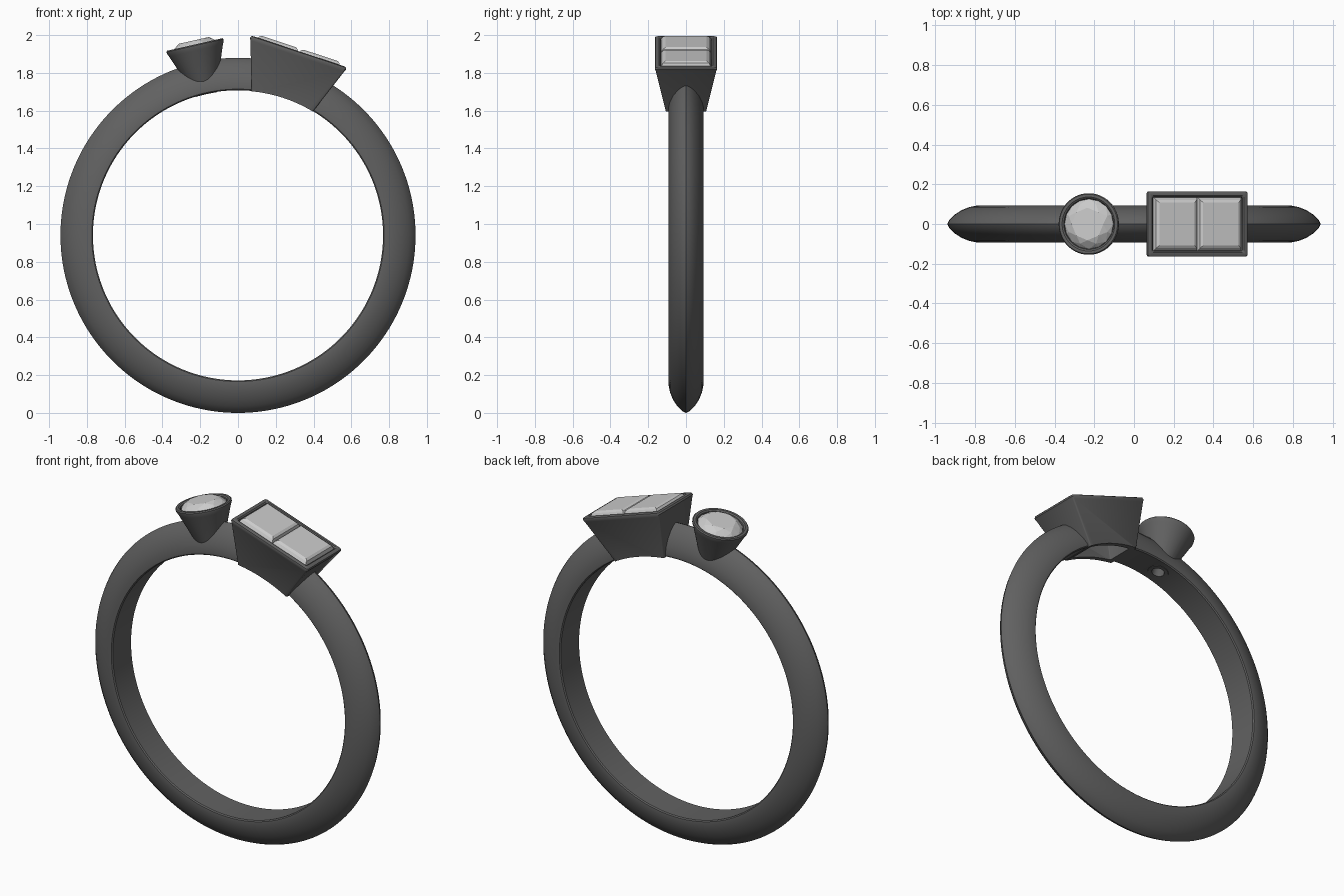
import bpy, bmesh
from math import sin, cos, pi, radians
from mathutils import Matrix, Vector

if "Cube" in bpy.data.objects:
    bpy.data.objects.remove(bpy.data.objects["Cube"])

CENTRE = Matrix.Translation((0, 0, 0.94))
ROUND = CENTRE @ Matrix.Rotation(radians(-12.8), 4, 'Y')
RECT = CENTRE @ Matrix.Rotation(radians(18.3), 4, 'Y')


def finish(name, bm, matrix=None):
    if matrix:
        bm.transform(matrix)
    bmesh.ops.recalc_face_normals(bm, faces=bm.faces)
    mesh = bpy.data.meshes.new(name)
    bm.to_mesh(mesh)
    bm.free()
    ob = bpy.data.objects.new(name, mesh)
    bpy.context.collection.objects.link(ob)
    return ob


def rounded(hx, hy, r, n):
    """Loop of a rounded rectangle; r equal to hx and hy makes a circle."""
    pts = []
    for q, (sx, sy) in enumerate([(1, 1), (-1, 1), (-1, -1), (1, -1)]):
        for i in range(n):
            a = (q + (i + 0.5) / n) * pi / 2
            pts.append((sx * (hx - r) + r * cos(a), sy * (hy - r) + r * sin(a)))
    return pts


def loft(name, loops, matrix=None, closed=True):
    """Skin loops of 3D points; closed joins last to first, else caps ends."""
    bm = bmesh.new()
    rows = [[bm.verts.new(p) for p in lp] for lp in loops]
    n = len(rows[0])
    for k in range(len(rows) if closed else len(rows) - 1):
        a, b = rows[k], rows[(k + 1) % len(rows)]
        for i in range(n):
            j = (i + 1) % n
            bm.faces.new((a[i], a[j], b[j], b[i]))
    if not closed:
        bm.faces.new(rows[0])
        bm.faces.new(rows[-1])
    return finish(name, bm, matrix)


def lift(profile, n):
    return [[(x, y, z) for x, y in rounded(hx, hy, r, n)] for hx, hy, r, z in profile]


def gem(name, pts, matrix):
    bm = bmesh.new()
    for p in pts:
        bm.verts.new(p)
    bmesh.ops.convex_hull(bm, input=bm.verts)
    bmesh.ops.dissolve_limit(bm, angle_limit=0.01, verts=bm.verts, edges=bm.edges)
    return finish(name, bm, matrix)


def cut(ob, cutter):
    mod = ob.modifiers.new("cut", 'BOOLEAN')
    mod.operation, mod.solver, mod.object = 'DIFFERENCE', 'EXACT', cutter
    bpy.context.view_layer.objects.active = ob
    bpy.ops.object.modifier_apply(modifier=mod.name)


# Band: domed profile revolved about the y axis
half = [(.768, .086), (.774, .092), (.79, .093), (.83, .085), (.87, .069),
        (.905, .046), (.93, .021), (.94, 0)]
section = half + [(r, -y) for r, y in reversed(half[:-1])]
SEG = 160
band = loft("band", [[(r * cos(2 * pi * k / SEG), y, r * sin(2 * pi * k / SEG))
                      for r, y in section] for k in range(SEG)], CENTRE)

# Round bezel: tapered cup with a drilled hole
cup = [(.043, .73), (.146, 1.003), (.154, 1.02), (.155, 1.03), (.150, 1.036),
       (.136, 1.036), (.128, 1.03), (.124, 1.015), (.115, .98), (.036, .87), (.034, .73)]
round_bezel = loft("round_bezel", lift([(r, r, r, z) for r, z in cup], 16), ROUND)

# Rectangular bezel: flared box frame open underneath
box = [(.165, .104, .008, .73), (.262, .160, .01, 1.0), (.268, .165, .014, 1.012),
       (.265, .163, .014, 1.022), (.258, .156, .014, 1.026), (.245, .143, .01, 1.026),
       (.238, .136, .008, 1.02), (.234, .132, .006, .99), (.134, .074, .006, .73)]
rect_bezel = loft("rectangular_bezel", lift(box, 4), RECT)

# Cutters: finger hole trims bezel bottoms, stone holes pierce the band
finger = loft("finger_cutter", [[(.766 * cos(2 * pi * k / SEG), y, .766 * sin(2 * pi * k / SEG))
                                 for k in range(SEG)] for y in (-.4, .4)], CENTRE, False)
drill = loft("drill_cutter", lift([(.036, .036, .036, .65), (.036, .036, .036, .87),
                                   (.118, .118, .118, .98)], 16), ROUND, False)
slot = loft("slot_cutter", lift([(.108, .058, .006, .65), (.238, .135, .006, .99)], 4),
            RECT, False)
cut(round_bezel, finger)
cut(rect_bezel, finger)
cut(band, drill)
cut(band, slot)
for c in (finger, drill, slot):
    bpy.data.objects.remove(c)

for ob in (band, round_bezel, rect_bezel):
    bpy.ops.object.select_all(action='DESELECT')
    ob.select_set(True)
    bpy.context.view_layer.objects.active = ob
    bpy.ops.object.shade_smooth_by_angle(angle=radians(35))


# Round brilliant stone
def circle(r, z, n, off=0.0):
    return [(r * cos(2 * pi * (i + off) / n), r * sin(2 * pi * (i + off) / n), z)
            for i in range(n)]


gem("round_stone", circle(.082, 1.058, 8) + circle(.107, 1.044, 8, .5)
    + circle(.126, 1.024, 16) + circle(.126, 1.018, 16) + [(0, 0, .895)], ROUND)

# Two step-cut stones side by side
levels = [(.094, .108, 1.042), (.108, .122, 1.034), (.115, .133, 1.016),
          (.115, .133, 1.008), (.075, .09, .95), (.006, .03, .89)]
for name, cx in (("inner_square_stone", -.1165), ("outer_square_stone", .1165)):
    gem(name, [(cx + sx * hx, sy * hy, z) for hx, hy, z in levels
               for sx in (-1, 1) for sy in (-1, 1)], RECT)

# Light stones against the grey metal
for name, shade in (("metal", .12), ("stone", .6)):
    mat = bpy.data.materials.new(name)
    mat.diffuse_color = (shade, shade, shade, 1)
    mat.use_nodes = True
    mat.node_tree.nodes["Principled BSDF"].inputs["Base Color"].default_value = mat.diffuse_color
    for ob in bpy.data.objects:
        if ob.name.endswith("stone") == (name == "stone"):
            ob.data.materials.append(mat)
